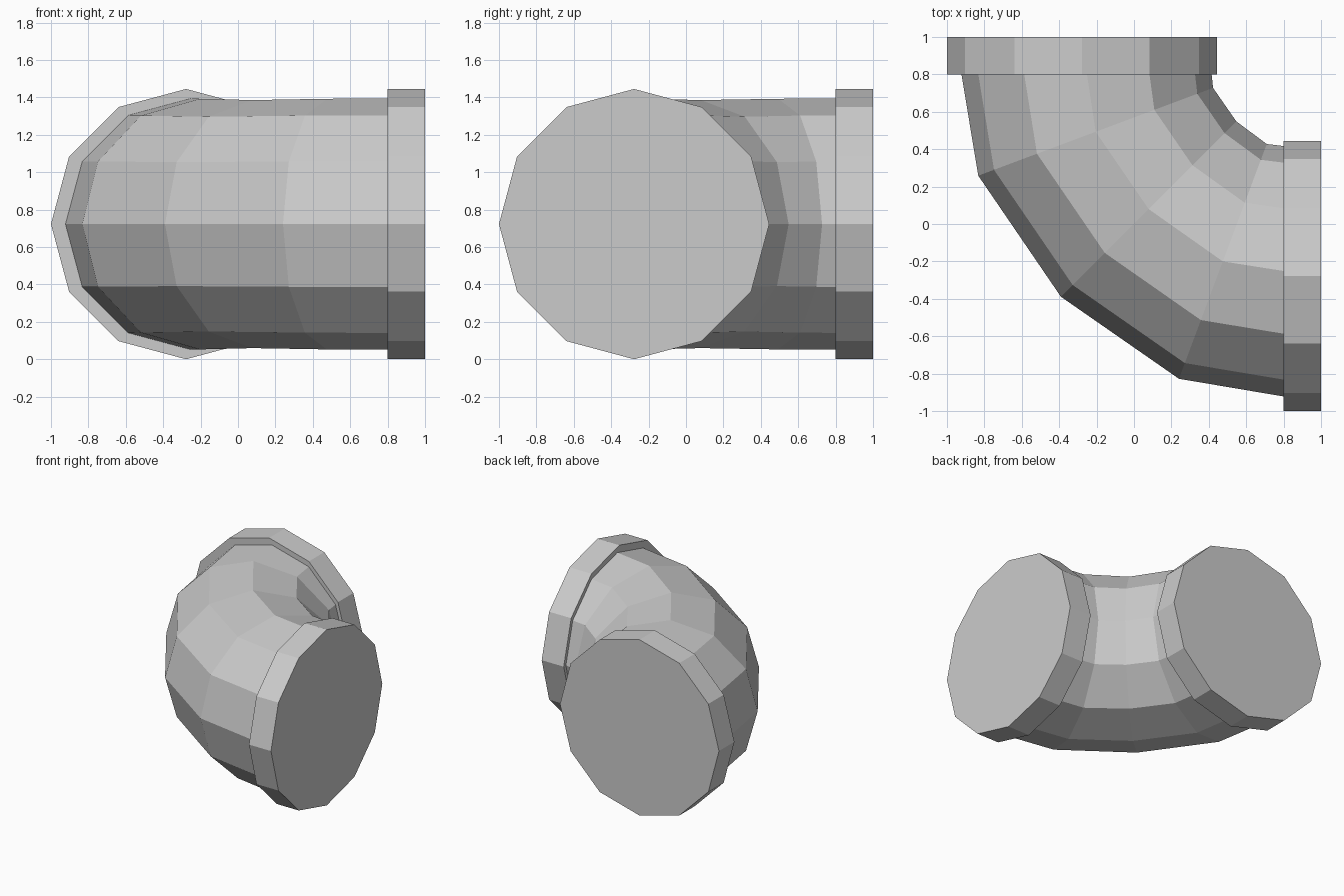
import bpy, bmesh
from math import radians, sin, cos, pi

if "Cube" in bpy.data.objects:
    bpy.data.objects.remove(bpy.data.objects["Cube"])

SIDES = 12
MID_Z = 0.7225


def add_tube(name, rings):
    """Loft closed rings; each ring is (x, y, heading in degrees, radius)."""
    bm = bmesh.new()
    loops = []
    for x, y, heading, r in rings:
        a = radians(heading)
        loop = []
        for i in range(SIDES):
            t = 2 * pi * i / SIDES
            side = r * cos(t)
            loop.append(bm.verts.new((x - sin(a) * side, y + cos(a) * side,
                                      MID_Z + r * sin(t))))
        loops.append(loop)
    for a, b in zip(loops, loops[1:]):
        for i in range(SIDES):
            j = (i + 1) % SIDES
            bm.faces.new((a[i], a[j], b[j], b[i]))
    bm.faces.new(loops[0])
    bm.faces.new(loops[-1])
    bmesh.ops.recalc_face_normals(bm, faces=bm.faces[:])
    mesh = bpy.data.meshes.new(name)
    bm.to_mesh(mesh)
    bm.free()
    obj = bpy.data.objects.new(name, mesh)
    bpy.context.collection.objects.link(obj)
    return obj


# Elbow pipe, four bent segments ending inside the flanges
add_tube("elbow_pipe", [
    (0.90, -0.267, 180, 0.672),
    (0.475, -0.20, 159.5, 0.670),
    (0.078, 0.08, 135, 0.663),
    (-0.205, 0.493, 110.5, 0.670),
    (-0.267, 0.90, 90, 0.672),
])

# End flanges
add_tube("right_flange", [(0.8, -0.2775, 180, 0.7225), (1.0, -0.2775, 180, 0.7225)])
add_tube("back_flange", [(-0.2775, 0.8, 90, 0.7225), (-0.2775, 1.0, 90, 0.7225)])
